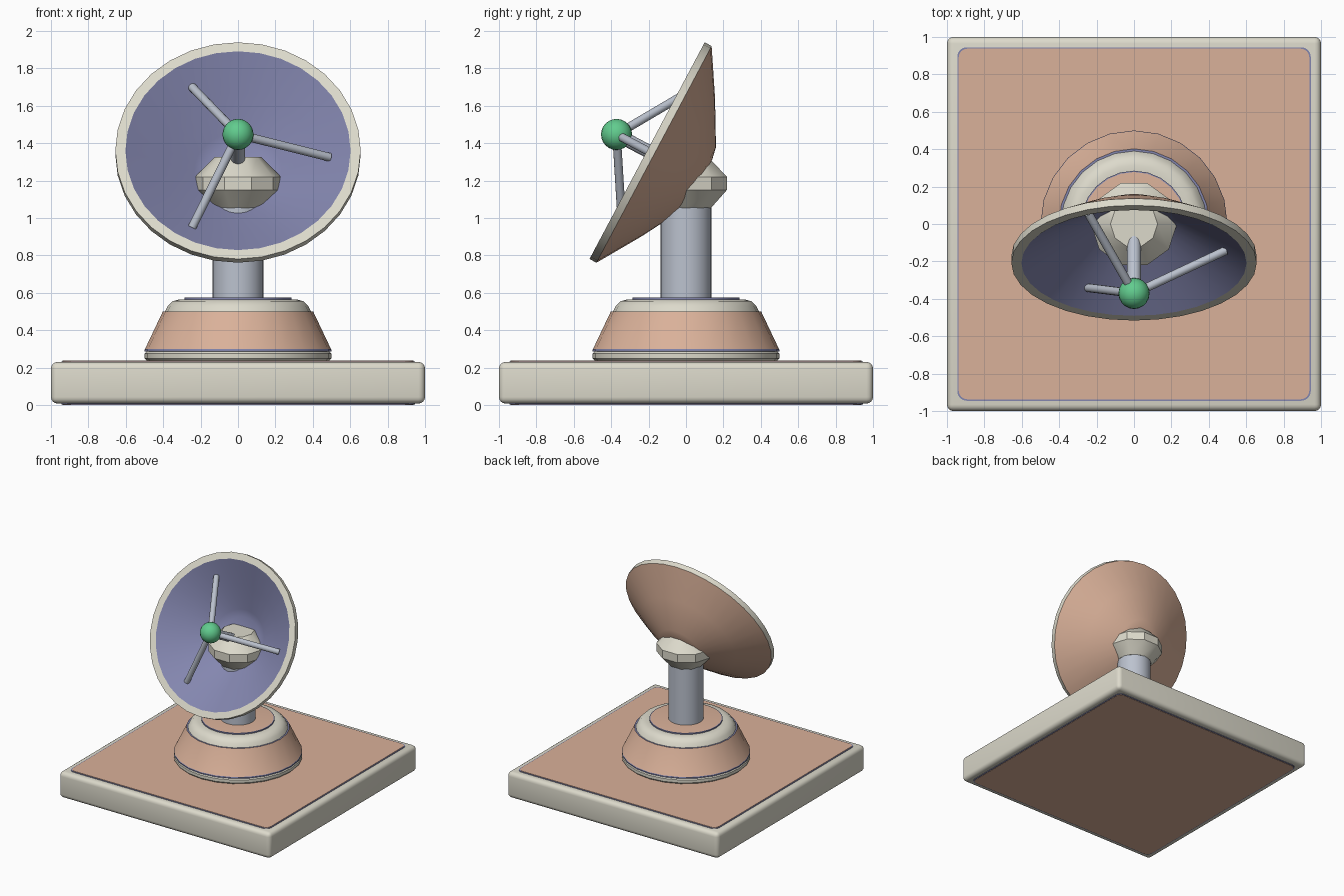
import bpy, bmesh, math
from mathutils import Vector, Matrix

if "Cube" in bpy.data.objects:
    bpy.data.objects.remove(bpy.data.objects["Cube"])


def material(name, rgb):
    m = bpy.data.materials.new(name)
    m.diffuse_color = (*rgb, 1)
    m.use_nodes = True
    m.node_tree.nodes["Principled BSDF"].inputs["Base Color"].default_value = m.diffuse_color
    return m


CREAM = material("cream", (0.72, 0.70, 0.60))
PEACH = material("peach", (0.70, 0.44, 0.32))
VIOLET = material("violet", (0.23, 0.24, 0.43))
STEEL = material("steel", (0.50, 0.54, 0.62))
GREEN = material("green", (0.12, 0.60, 0.27))


def finish(name, bm, mats, matrix=None, angle=30):
    bmesh.ops.recalc_face_normals(bm, faces=bm.faces)
    if matrix:
        bm.transform(matrix)
    me = bpy.data.meshes.new(name)
    bm.to_mesh(me)
    bm.free()
    for m in mats:
        me.materials.append(m)
    ob = bpy.data.objects.new(name, me)
    bpy.context.collection.objects.link(ob)
    bpy.ops.object.select_all(action='DESELECT')
    ob.select_set(True)
    bpy.context.view_layer.objects.active = ob
    bpy.ops.object.shade_smooth_by_angle(angle=math.radians(angle))
    return ob


def lathe(name, profile, sides, mats, bands=None, matrix=None, turn=0.0):
    """Spin (radius, z) points; bands gives a material index per profile step."""
    bm = bmesh.new()
    rings = []
    for r, z in profile:
        if r == 0:
            rings.append([bm.verts.new((0, 0, z))] * sides)
        else:
            angles = [turn + math.tau * i / sides for i in range(sides)]
            rings.append([bm.verts.new((r * math.cos(a), r * math.sin(a), z)) for a in angles])
    for k in range(len(rings) - 1):
        a, b = rings[k], rings[k + 1]
        for i in range(sides):
            j = (i + 1) % sides
            corners = list(dict.fromkeys((a[i], a[j], b[j], b[i])))
            bm.faces.new(corners).material_index = bands[k] if bands else 0
    return finish(name, bm, mats, matrix)


def rod(name, a, b, r, mat):
    a, b = Vector(a), Vector(b)
    d = b - a
    mtx = Matrix.Translation(a) @ d.to_track_quat('Z', 'Y').to_matrix().to_4x4()
    h = d.length
    lathe(name, [(0, 0), (r, 0), (r, h), (0, h)], 14, [mat], matrix=mtx)


def slab(name, half, z0, z1, corner, mat, all_edges=False):
    """Square block with rounded corners, optionally rounded on every edge."""
    bm = bmesh.new()
    bmesh.ops.create_cube(bm, size=1)
    bm.transform(Matrix.Translation((0, 0, (z0 + z1) / 2)) @ Matrix.Diagonal((2 * half, 2 * half, z1 - z0, 1)))
    edges = [e for e in bm.edges
             if all_edges or abs(e.verts[0].co.z - e.verts[1].co.z) > 1e-4]
    bmesh.ops.bevel(bm, geom=edges, offset=corner, segments=4, profile=0.5, affect='EDGES')
    finish(name, bm, [mat], angle=35)


# Square base with inlaid panels above and below
slab("base_block", 1.0, 0.008, 0.23, 0.035, CREAM, True)
slab("top_panel_border", 0.945, 0.22, 0.234, 0.05, VIOLET)
slab("top_panel", 0.937, 0.222, 0.237, 0.045, PEACH)
slab("bottom_panel_border", 0.945, 0.003, 0.02, 0.05, VIOLET)
slab("bottom_panel", 0.937, 0.0, 0.018, 0.045, PEACH)

# Stepped turret with seams and a rounded shoulder
lathe("turret", [
    (0, 0.23), (0.485, 0.235), (0.5, 0.25), (0.5, 0.275), (0.49, 0.285),
    (0.5, 0.287), (0.5, 0.296), (0.497, 0.30), (0.402, 0.50), (0.39, 0.50),
    (0.375, 0.53), (0.35, 0.555), (0.315, 0.565), (0.285, 0.565),
    (0.285, 0.575), (0.278, 0.576), (0, 0.576)],
    24, [CREAM, PEACH, VIOLET],
    [0, 0, 0, 0, 2, 2, 2, 1, 2, 0, 0, 0, 0, 2, 2, 1])

# Post and faceted pivot
lathe("post", [(0, 0.56), (0.137, 0.56), (0.137, 1.07), (0, 1.07)], 24, [STEEL])
lathe("pivot", [(0, 1.053), (0.14, 1.053), (0.23, 1.15), (0.23, 1.22),
                (0.126, 1.325), (0, 1.325)], 10, [CREAM])

# Tilted dish: local +z points out of the bowl
DISH = Matrix.Translation((0, -0.208, 1.36)) @ Matrix.Rotation(math.radians(62), 4, 'X')
lathe("dish", [
    (0, -0.28), (0.18, -0.268), (0.235, -0.237), (0.42, -0.12), (0.602, 0),
    (0.656, 0), (0.656, -0.042), (0.42, -0.188), (0.19, -0.316),
    (0.12, -0.33), (0, -0.333)],
    32, [CREAM, PEACH, VIOLET],
    [2, 2, 2, 2, 0, 0, 1, 1, 1, 1], DISH)

# Receiver ball, its central stem and three struts
focus = DISH @ Vector((0, 0, 0.185))
rod("receiver_stem", focus, DISH @ Vector((0, 0, -0.25)), 0.037, STEEL)
for i in range(3):
    a = math.tau * i / 3
    foot = DISH @ Vector((0.49 * math.cos(a), 0.49 * math.sin(a), -0.075))
    rod(f"strut_{i + 1}", focus, foot, 0.023, STEEL)

ball = bmesh.new()
bmesh.ops.create_uvsphere(ball, u_segments=20, v_segments=12, radius=0.083)
finish("receiver_ball", ball, [GREEN], Matrix.Translation(focus))
